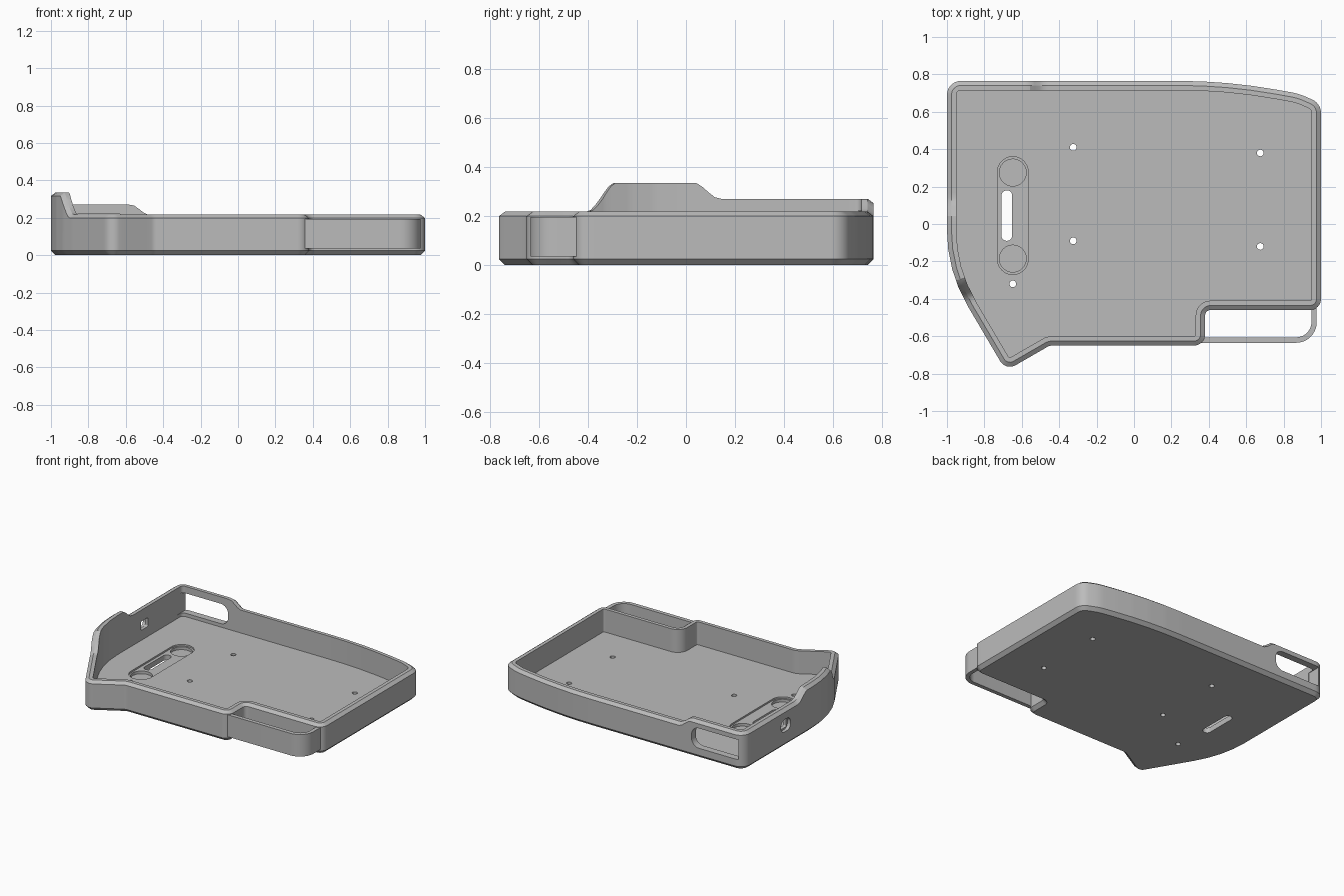
import bpy, bmesh, math
from mathutils import Vector

cube = bpy.data.objects.get("Cube")
if cube:
    bpy.data.objects.remove(cube, do_unlink=True)

grey = bpy.data.materials.new("mid grey")
grey.use_nodes = True
GREY = (0.5, 0.5, 0.5, 1)
grey.diffuse_color = GREY
grey.node_tree.nodes["Principled BSDF"].inputs["Base Color"].default_value = GREY

FLOOR, RIM, STEP, HUMP = 0.05, 0.217, 0.27, 0.335
WALL, CHAMFER = 0.05, 0.024


def rounded(corners, spacing=None):
    """Closed polygon from (x, y, radius) corners, optionally subdivided."""
    pts = []
    n = len(corners)
    for i, (x, y, r) in enumerate(corners):
        p = Vector((x, y))
        if not r:
            pts.append(p)
            continue
        a = (Vector(corners[i - 1][:2]) - p).normalized()
        b = (Vector(corners[(i + 1) % n][:2]) - p).normalized()
        half = a.angle(b) / 2
        centre = p + (a + b).normalized() * r / math.sin(half)
        start = p + a * r / math.tan(half) - centre
        end = p + b * r / math.tan(half) - centre
        turn = start.angle_signed(end)
        steps = max(4, round(abs(turn) / 0.16))
        for k in range(steps + 1):
            t = -turn * k / steps
            c, s = math.cos(t), math.sin(t)
            pts.append(centre + Vector((start.x * c - start.y * s,
                                        start.x * s + start.y * c)))
    if not spacing:
        return pts
    fine = []
    for i, p in enumerate(pts):
        q = pts[(i + 1) % len(pts)]
        steps = max(1, math.ceil((q - p).length / spacing))
        fine += [p.lerp(q, k / steps) for k in range(steps)]
    return fine


def finish(name, bm):
    bmesh.ops.recalc_face_normals(bm, faces=bm.faces[:])
    mesh = bpy.data.meshes.new(name)
    bm.to_mesh(mesh)
    bm.free()
    mesh.materials.append(grey)
    ob = bpy.data.objects.new(name, mesh)
    bpy.context.collection.objects.link(ob)
    return ob


def prism(name, pts, lo, hi, axis="z"):
    place = {"z": lambda u, v, w: (u, v, w),
             "y": lambda u, v, w: (u, w, v),
             "x": lambda u, v, w: (w, u, v)}[axis]
    bm = bmesh.new()
    rings = [[bm.verts.new(place(p.x, p.y, w)) for p in pts] for w in (lo, hi)]
    bm.faces.new(rings[0])
    bm.faces.new(rings[1])
    for i in range(len(pts)):
        bm.faces.new((rings[0][i - 1], rings[0][i], rings[1][i], rings[1][i - 1]))
    return finish(name, bm)


def pill(cx, cy, w, h, r):
    return rounded([(cx - w / 2, cy - h / 2, r), (cx + w / 2, cy - h / 2, r),
                    (cx + w / 2, cy + h / 2, r), (cx - w / 2, cy + h / 2, r)])


def circle(cx, cy, r, n=32):
    return [Vector((cx + r * math.cos(math.tau * i / n),
                    cy + r * math.sin(math.tau * i / n))) for i in range(n)]


def ease(v, a, b):
    t = min(1, max(0, (v - a) / (b - a)))
    # mostly straight ramp with softened ends
    return 0.5 * t + 0.5 * t * t * (3 - 2 * t)


def rim_height(p):
    if p.y > 0.6:
        return STEP + (RIM - STEP) * ease(p.x, -0.565, -0.485)
    if p.x < -0.7:
        up = ease(p.y, -0.41, -0.305)
        down = ease(p.y, 0.04, 0.13)
        return RIM + (HUMP - RIM) * up - (HUMP - STEP) * down
    return RIM


# Tray shell: one wall section swept around the outline
outline = rounded([
    (-1, 0.765, 0.075), (-1, -0.25, 0.8), (-0.685, -0.785, 0.06),
    (-0.451, -0.65, 0.05), (0.38, -0.65, 0.06), (0.38, -0.46, 0.03),
    (1, -0.46, 0.06), (1, 0.645, 0.08), (0.88, 0.697, 0.3),
    (0.5, 0.765, 3)], spacing=0.025)
bm = bmesh.new()
sections = []
for i, p in enumerate(outline):
    d1 = (p - outline[i - 1]).normalized()
    d2 = (outline[(i + 1) % len(outline)] - p).normalized()
    n1, n2 = Vector((-d1.y, d1.x)), Vector((-d2.y, d2.x))
    inward = (n1 + n2) / (1 + n1.dot(n2))
    h = rim_height(p)
    section = [(CHAMFER, 0), (0, CHAMFER), (0, h - 0.018),
               (CHAMFER, h), (WALL, h), (WALL, FLOOR)]
    sections.append([bm.verts.new((*(p + inward * o), z)) for o, z in section])
for i, s in enumerate(sections):
    prev = sections[i - 1]
    for k in range(len(s) - 1):
        bm.faces.new((prev[k], s[k], s[k + 1], prev[k + 1]))
bm.faces.new([s[0] for s in sections])
bm.faces.new([s[-1] for s in sections])
tray = finish("tray", bm)

# Openings: battery recess, magnet pockets, strap slot, screw holes, ports
cutters = [
    prism("recess_cut", pill(-0.648, 0.045, 0.165, 0.63, 0.0824), 0.038, 0.1),
    prism("slot_cut", pill(-0.68, 0.045, 0.058, 0.27, 0.0289), -0.1, 0.1),
    prism("back_port_cut", rounded([(-0.953, 0.075, 0), (-0.58, 0.075, 0.06),
                                    (-0.58, 0.22, 0.06), (-0.953, 0.22, 0)]),
          0.66, 0.9, "y"),
    prism("side_port_cut", pill(0.28, 0.155, 0.08, 0.065, 0.01), -1.1, -0.9, "x"),
    prism("side_port_flare", pill(0.28, 0.155, 0.11, 0.09, 0.04), -1.1, -0.975, "x"),
]
for y in (0.275, -0.185):
    cutters.append(prism("pocket_cut", circle(-0.648, y, 0.072), 0.018, 0.1))
for x, y in ((-0.325, 0.41), (-0.325, -0.09), (0.675, 0.38),
             (0.675, -0.12), (-0.648, -0.32)):
    cutters.append(prism("screw_cut", circle(x, y, 0.018, 16), -0.1, 0.1))

bpy.context.view_layer.objects.active = tray
for cutter in cutters:
    cutter.hide_render = True
    mod = tray.modifiers.new("cut", "BOOLEAN")
    mod.operation = "DIFFERENCE"
    mod.solver = "EXACT"
    mod.object = cutter
    bpy.ops.object.modifier_apply(modifier=mod.name)
    bpy.data.objects.remove(cutter, do_unlink=True)

# Corner loop: thin strip bridging the notch
loop = prism("corner_loop", rounded([
    (0.335, -0.635, 0), (0.977, -0.635, 0.11), (0.977, -0.425, 0),
    (0.949, -0.425, 0), (0.949, -0.606, 0.082), (0.335, -0.606, 0)]), 0.035, 0.195)

for ob in (tray, loop):
    bpy.ops.object.select_all(action="DESELECT")
    ob.select_set(True)
    bpy.context.view_layer.objects.active = ob
    bpy.ops.object.shade_smooth_by_angle(angle=math.radians(25))
